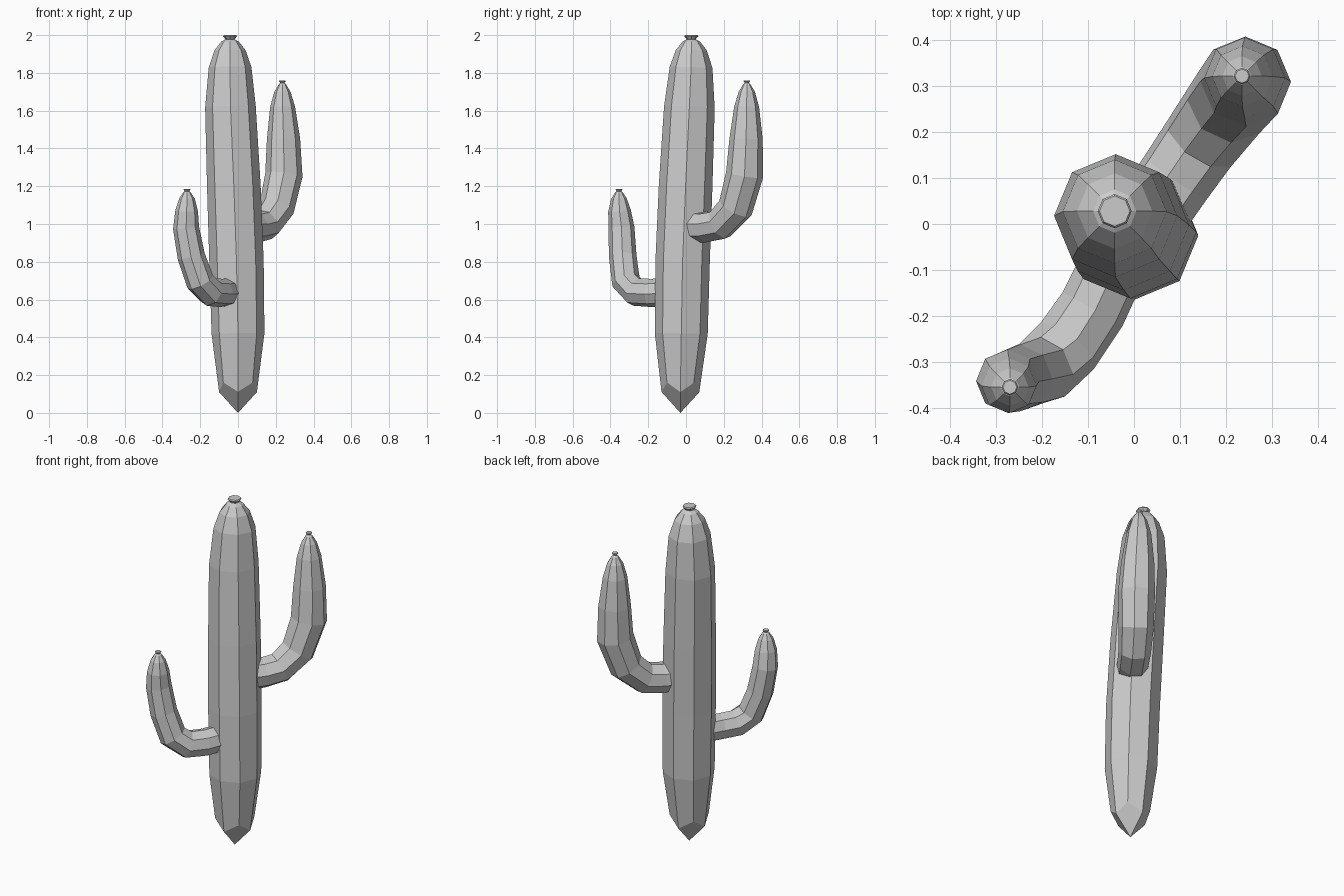
import bpy
import bmesh
import math
from mathutils import Vector

if "Cube" in bpy.data.objects:
    bpy.data.objects.remove(bpy.data.objects["Cube"])

SIDES = 8


def ribbed_tube(name, rings, azimuth, tip=None):
    """Sweep an octagon along rings of (x, y, z, radius), bending in a vertical plane."""
    bm = bmesh.new()
    pts = [Vector(r[:3]) for r in rings]
    side = Vector((-math.sin(azimuth), math.cos(azimuth), 0))
    loops = []
    for i, ring in enumerate(rings):
        tangent = (pts[min(i + 1, len(pts) - 1)] - pts[max(i - 1, 0)]).normalized()
        out = side.cross(tangent).normalized()
        across = tangent.cross(out)
        loop = []
        for k in range(SIDES):
            a = 2 * math.pi * k / SIDES - azimuth
            loop.append(bm.verts.new(pts[i] + ring[3] * (out * math.cos(a) + across * math.sin(a))))
        loops.append(loop)
    for low, high in zip(loops, loops[1:]):
        for k in range(SIDES):
            n = (k + 1) % SIDES
            bm.faces.new((low[k], low[n], high[n], high[k]))
    bm.faces.new(loops[-1])
    first = loops[0]
    if tip:
        # Four-sided point with zigzag upper border
        for k in range(1, SIDES, 2):
            first[k].co.z += 0.05
            first[k].co.x *= 1.1
        point = bm.verts.new(tip)
        for k in range(0, SIDES, 2):
            bm.faces.new((point, first[(k + 2) % SIDES], first[k + 1], first[k]))
    else:
        bm.faces.new(first[::-1])
    bmesh.ops.recalc_face_normals(bm, faces=bm.faces)
    mesh = bpy.data.meshes.new(name)
    bm.to_mesh(mesh)
    bm.free()
    obj = bpy.data.objects.new(name, mesh)
    bpy.context.collection.objects.link(obj)
    return obj


# Leaning trunk with rounded top and flared bud
ribbed_tube("trunk", [
    (0, -.03, .11, .10), (0, -.025, .42, .14), (-.008, -.018, .80, .144),
    (-.022, -.002, 1.20, .142), (-.04, .018, 1.62, .134), (-.042, .027, 1.83, .113),
    (-.042, .028, 1.92, .082), (-.042, .028, 1.965, .047), (-.042, .028, 1.978, .024),
    (-.042, .028, 1.994, .037), (-.042, .028, 2.0, .033)],
    0, tip=(0, -.03, 0))

# Upper arm on the right, towards the back
ribbed_tube("upper_arm", [
    (.035, .02, .985, .083), (.09, .10, .983, .084), (.145, .18, .998, .087),
    (.205, .262, 1.085, .094), (.243, .31, 1.26, .099), (.241, .318, 1.45, .088),
    (.236, .321, 1.62, .066), (.235, .322, 1.70, .043), (.235, .322, 1.738, .02),
    (.235, .322, 1.747, .011), (.235, .322, 1.757, .018), (.235, .322, 1.761, .015)],
    math.radians(56))

# Lower arm on the left, towards the front
ribbed_tube("lower_arm", [
    (-.04, -.08, .64, .073), (-.09, -.185, .635, .075), (-.145, -.265, .64, .077),
    (-.2, -.318, .695, .076), (-.248, -.335, .83, .073), (-.275, -.342, .98, .069),
    (-.272, -.352, 1.07, .06), (-.27, -.355, 1.135, .041), (-.27, -.355, 1.167, .02),
    (-.27, -.355, 1.173, .012), (-.27, -.355, 1.182, .018), (-.27, -.355, 1.186, .015)],
    math.radians(230))
